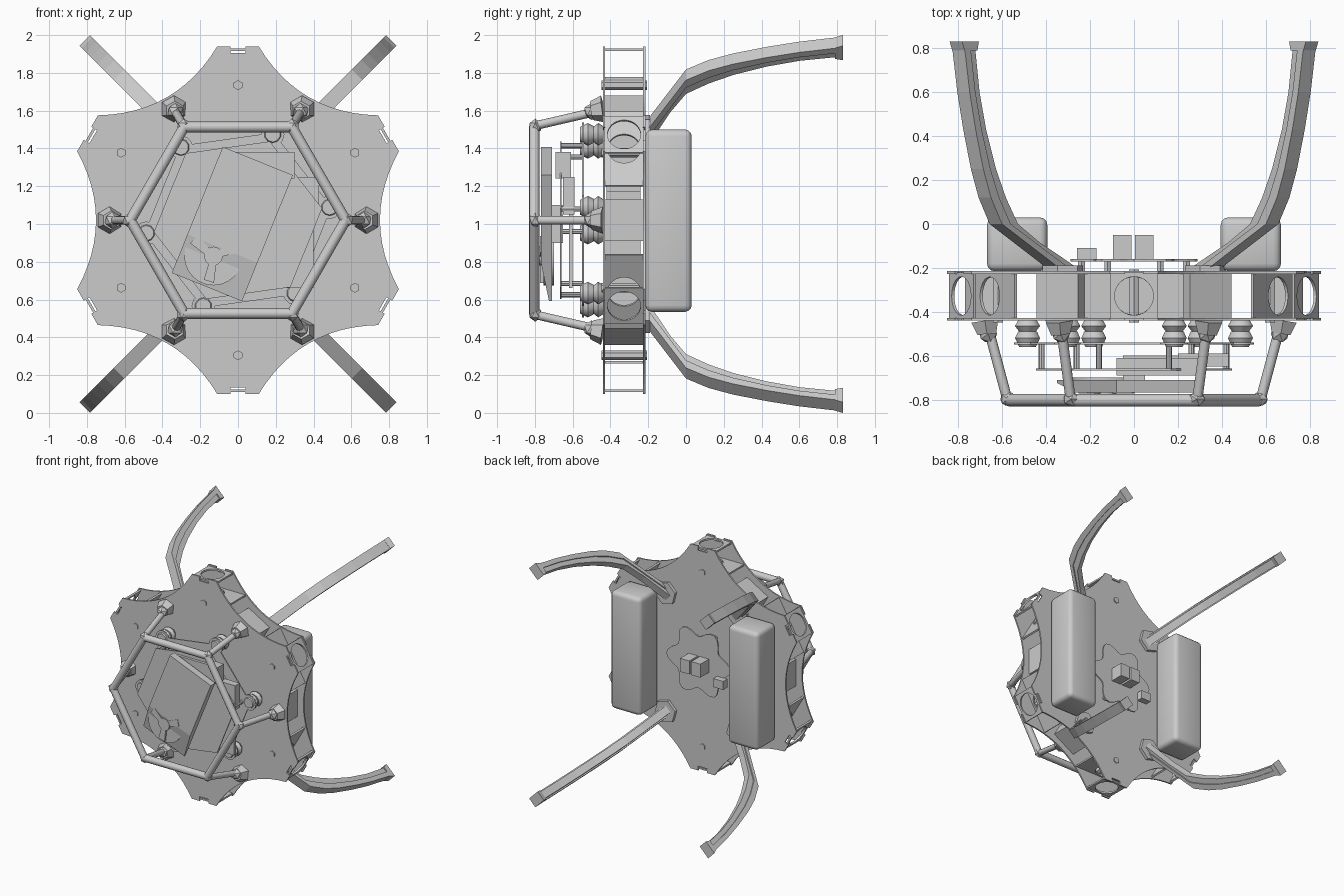
import bpy, bmesh
from math import sin, cos, pi, radians, atan2, hypot
from mathutils import Vector, Matrix

if "Cube" in bpy.data.objects:
    bpy.data.objects.remove(bpy.data.objects["Cube"])

CZ = 1.02                      # height of the hub axis
FRONT, BACK = -0.44, -0.215    # outer faces of the two plates


def finish(name, bm, smooth=False):
    bmesh.ops.recalc_face_normals(bm, faces=bm.faces[:])
    me = bpy.data.meshes.new(name)
    bm.to_mesh(me)
    bm.free()
    ob = bpy.data.objects.new(name, me)
    bpy.context.collection.objects.link(ob)
    if smooth:
        bpy.context.view_layer.objects.active = ob
        ob.select_set(True)
        bpy.ops.object.shade_smooth_by_angle(angle=radians(35))
        ob.select_set(False)
    return ob


def prism(name, pts, w0, w1, fn=lambda u, v, w: (u, w, v), hole=None):
    """Extrude an outline from w0 to w1; hole is a matching inner outline."""
    bm = bmesh.new()
    loops = [[[bm.verts.new(fn(u, v, w)) for u, v in L] for w in (w0, w1)]
             for L in ([pts, hole] if hole else [pts])]
    n = len(pts)
    for a, b in loops:
        for i in range(n):
            j = (i + 1) % n
            bm.faces.new((a[i], a[j], b[j], b[i]))
    for k in (0, 1):
        if hole:
            o, h = loops[0][k], loops[1][k]
            for i in range(n):
                j = (i + 1) % n
                bm.faces.new((o[i], o[j], h[j], h[i]))
        else:
            bm.faces.new(loops[0][k])
    return finish(name, bm)


def box(name, x, y, z, bevel=0, segs=3):
    bm = bmesh.new()
    bmesh.ops.create_cube(bm, size=1)
    for v in bm.verts:
        v.co = [(a + b) / 2 + c * (b - a) for (a, b), c in zip((x, y, z), v.co)]
    if bevel:
        bmesh.ops.bevel(bm, geom=bm.edges[:], offset=bevel, segments=segs,
                        profile=0.5, affect='EDGES')
    return finish(name, bm, bevel > 0)


def rod(name, p, q, r0, r1=None, n=12):
    p, q = Vector(p), Vector(q)
    bm = bmesh.new()
    rot = (q - p).to_track_quat('Z', 'Y').to_matrix().to_4x4()
    bmesh.ops.create_cone(bm, cap_ends=True, segments=n, radius1=r0,
                          radius2=r0 if r1 is None else r1, depth=(q - p).length,
                          matrix=Matrix.Translation((p + q) / 2) @ rot)
    return finish(name, bm, n > 8)


def knob(name, c, r, ysc=1, sub=1):
    bm = bmesh.new()
    bmesh.ops.create_icosphere(bm, subdivisions=sub, radius=r,
                               matrix=Matrix.Translation(c) @ Matrix.Diagonal((1, ysc, 1, 1)))
    return finish(name, bm)


def pol(r, a, y, t=0):
    """Point at radius r and angle a round the hub, shifted t sideways."""
    return Vector((r * cos(a) - t * sin(a), y, CZ + r * sin(a) + t * cos(a)))


def ngon(r, n, rot=0, cx=0, cz=CZ):
    return [(cx + r * cos(rot + 2 * pi * i / n), cz + r * sin(rot + 2 * pi * i / n)) for i in range(n)]


# main plates: six notched tips joined by concave arcs
outline = []
for k in range(6):
    a = pi / 6 + k * pi / 3
    for r, t in ((.92, -.11), (.92, -.04), (.885, -.04), (.885, .04), (.92, .04)):
        p = pol(r, a, 0, t)
        outline.append((p.x, p.z))
    p, q = pol(.92, a, 0, .11), pol(.92, a + pi / 3, 0, -.11)
    out = Vector((cos(a + pi / 6), 0, sin(a + pi / 6)))
    for i in range(12):
        s = i / 12
        c = p.lerp(q, s) - out * .1 * 4 * s * (1 - s)
        outline.append((c.x, c.z))
prism("front_plate", outline, FRONT, FRONT + .012)
prism("back_plate", outline, BACK - .012, BACK)


# bored cross walls in every arm
def bored(name, r, a, hw):
    hh, R, n = .106, .088, 8
    cs = [(-hw, -hh), (hw, -hh), (hw, hh), (-hw, hh)]
    o = [(cs[k][0] + (cs[(k + 1) % 4][0] - cs[k][0]) * i / n,
          cs[k][1] + (cs[(k + 1) % 4][1] - cs[k][1]) * i / n) for k in range(4) for i in range(n)]
    h = [(R * u / hypot(u, v), R * v / hypot(u, v)) for u, v in o]
    prism(name, o, r, r + .014, lambda u, v, w: pol(w, a, -.328 + v, u), h)


gang = [radians(60 * k) for k in range(6)]
for k, g in enumerate(gang):
    a = g + pi / 6
    bored(f"arm_tip_wall_{k}", .895, a, .11)
    bored(f"arm_inner_wall_{k}", .745, a, .225)
    rod(f"arm_bolt_{k}", pol(.715, a, FRONT - .008), pol(.715, a, BACK + .008), .026, n=6)
    # spacer blocks under the guard mounts
    prism(f"spacer_block_{k}", [(.59, -.11), (.70, -.11), (.70, .11), (.59, .11)],
          FRONT + .01, BACK - .01, lambda u, v, w: pol(u, g, w, v))
    # hexagonal guard: mount, strut, corner and bar
    rod(f"guard_mount_{k}", pol(.68, g, FRONT), pol(.67, g, -.50), .072, .05, 6)
    knob(f"guard_mount_joint_{k}", pol(.665, g, -.50), .045)
    rod(f"guard_strut_{k}", pol(.66, g, -.49), pol(.58, g, -.79), .023)
    knob(f"guard_corner_{k}", pol(.572, g, -.798), .042, .85)
    rod(f"guard_bar_{k}", pol(.57, g, -.803), pol(.57, g + pi / 3, -.803), .028)
    # rubber dampers, two stacked bulbs
    d = g + radians(8)
    for j, (y0, y1, y2) in enumerate(((FRONT, -.465, -.49), (-.49, -.52, -.56))):
        rod(f"damper_{k}_{j}a", pol(.49, d, y0), pol(.49, d, y1), .045, .06, 10)
        rod(f"damper_{k}_{j}b", pol(.49, d, y1), pol(.49, d, y2), .06, .04, 10)
    rod(f"damper_ring_{k}", pol(.49, d, -.54), pol(.49, d, -.55), .062)

# electronics between the plates
box("hub_box_upper", (-.44, .44), (-.42, -.24), (1.17, 1.29))
box("hub_box_lower", (-.42, .42), (-.43, -.24), (.72, .99))
box("hub_box_column", (-.22, .22), (-.42, -.24), (.5, 1.52))

# suspended tray, its posts and circuit boards
tilt = radians(8)
prism("tray_ring", ngon(.5, 6, tilt), -.55, -.54, hole=ngon(.40, 6, tilt))
prism("tray_plate", ngon(.45, 6, tilt), -.668, -.658)
for k in range(6):
    rod(f"tray_post_{k}", pol(.425, gang[k] + tilt, -.55), pol(.425, gang[k] + tilt, -.66), .014, n=8)
box("board_a", (-.05, .4), (-.62, -.60), (.66, 1.13))
box("board_b", (-.08, .3), (-.69, -.61), (1.24, 1.38))
box("board_c", (.2, .43), (-.65, -.59), (1.05, 1.25))
box("board_link", (-.05, .05), (-.72, -.65), (.9, 1.1))

# tilted sensor pod with tapered lower end and round rotor
ta = radians(-22)
pod = [(.36, -.71), (.36, -.768), (-.14, -.768), (-.36, -.725), (-.36, -.71)]
prism("sensor_pod", pod, -.2, .2,
      lambda v, y, w: (-.03 + w * cos(ta) - v * sin(ta), y, 1.0 + w * sin(ta) + v * cos(ta)))
rod("rotor_disc", (-.13, -.70, .83), (-.13, -.755, .83), .155, n=24)
rod("rotor_hub", (-.13, -.75, .83), (-.13, -.775, .83), .05, n=12)
for k in range(3):
    prism(f"rotor_blade_{k}", [(.04, -.02), (.13, -.035), (.14, .02), (.04, .02)], -.772, -.752,
          lambda u, v, w: pol(u, k * 2 * pi / 3 + .4, w, v) + Vector((-.13, 0, .83 - CZ)))

# rear lobed board with twin blocks
lobes = []
for i in range(48):
    a = 2 * pi * i / 48
    r = .25 + .04 * cos(6 * a)
    lobes.append((r * cos(a), CZ + r * sin(a)))
prism("rear_board", lobes, -.172, -.160)
for k in range(6):
    rod(f"rear_standoff_{k}", pol(.24, gang[k], BACK), pol(.24, gang[k], -.165), .018, n=6)
box("rear_block_left", (-.095, -.012), (-.162, -.05), (.96, 1.07))
box("rear_block_right", (.005, .088), (-.162, -.05), (.96, 1.07))
box("rear_button", (-.26, -.17), (-.165, -.11), (.88, .95))

# curved legs: wide outer strip with a narrower inner rib
outer = [(.37, -.20), (.63, .0), (.68, .12), (.715, .25), (.75, .43), (.777, .6), (.80, .8)]
inner = [(.28, -.20), (.55, .0), (.605, .12), (.65, .25), (.695, .43), (.725, .6), (.745, .8)]
inner_full = inner[:1] + [(.36, -.145), (.45, -.085)] + inner[1:]
mid = [((a + c) / 2, (b + d) / 2) for (a, b), (c, d) in zip(outer, inner)]
for sx, nx in ((-1, "left"), (1, "right")):
    for sz, nz in ((-1, "lower"), (1, "upper")):
        def leg(x, y, w):
            return (sx * (x + w * .707), y, 1 + sz * (x + .16 - w * .707))
        tag = f"{nz}_{nx}"
        prism(f"leg_strip_{tag}", outer + mid[::-1], -.04, .04, leg)
        prism(f"leg_rib_{tag}", mid + inner_full[::-1], -.03, .03, leg)
        prism(f"leg_foot_{tag}", [(.80, .79), (.812, .832), (.735, .832), (.742, .79)], -.04, .04, leg)
        prism(f"leg_pad_{tag}", ngon(.095, 6, pi / 4, sx * .325, 1 + sz * .485), BACK, -.19)
    # battery packs
    xs = sorted((sx * .395, sx * .67))
    box(f"battery_{nx}", xs, (BACK, .03), (.535, 1.5), .035)
